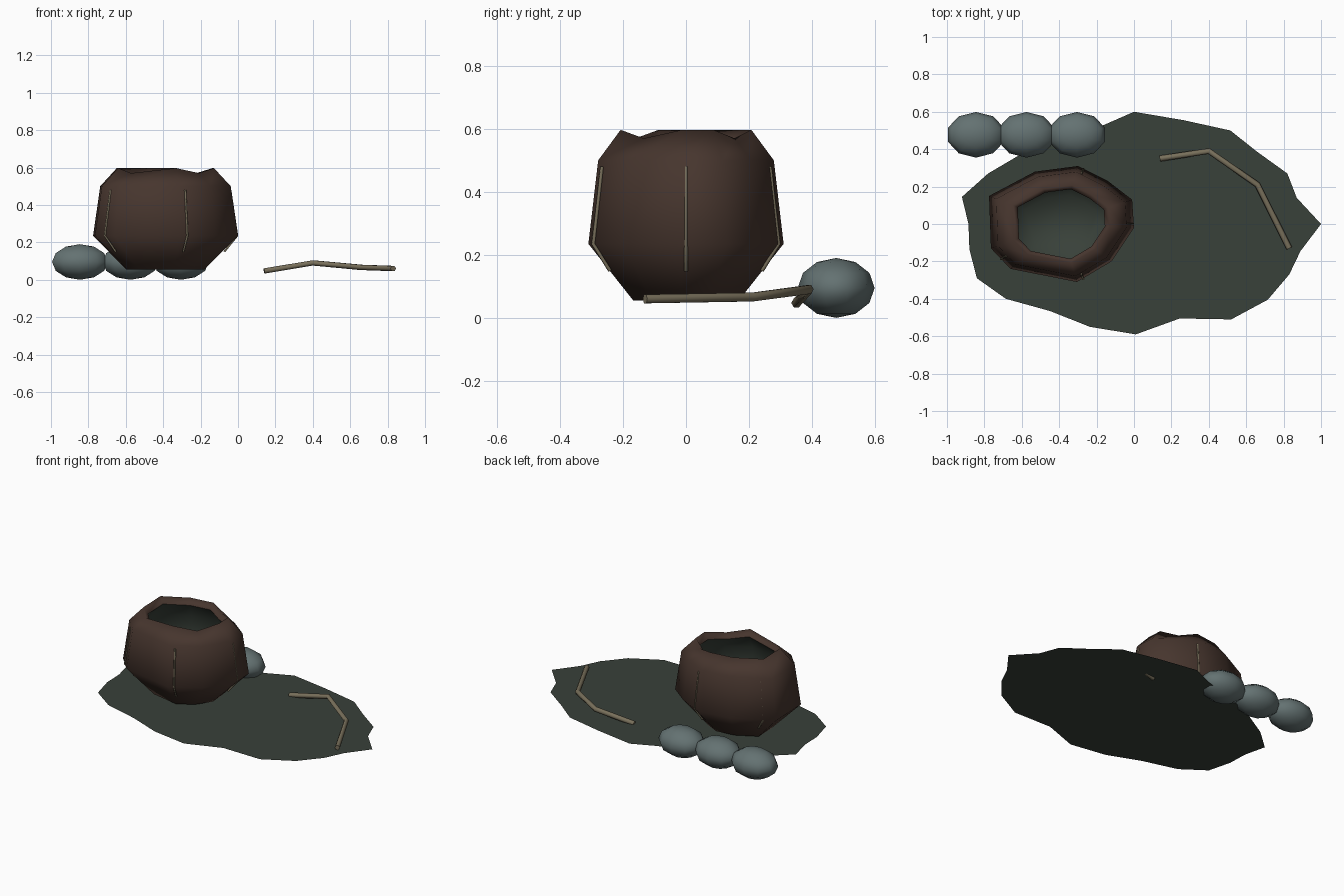
import bpy, bmesh, math

cube = bpy.data.objects.get("Cube")
if cube:
    bpy.data.objects.remove(cube, do_unlink=True)


def material(name, rgb):
    m = bpy.data.materials.new(name)
    m.use_nodes = True
    m.diffuse_color = (*rgb, 1)
    m.node_tree.nodes["Principled BSDF"].inputs["Base Color"].default_value = (*rgb, 1)
    return m


moss = material("dark moss green", (0.040, 0.052, 0.041))
bark = material("dark bark brown", (0.062, 0.036, 0.027))
stone = material("blue grey stone", (0.127, 0.168, 0.168))
wood = material("dry khaki wood", (0.190, 0.162, 0.105))


def mesh_object(name, bm, mat, smooth=True):
    me = bpy.data.meshes.new(name)
    for f in bm.faces:
        f.smooth = smooth
    bm.to_mesh(me)
    bm.free()
    me.materials.append(mat)
    ob = bpy.data.objects.new(name, me)
    bpy.context.collection.objects.link(ob)
    return ob


def stick(name, points, radius, mat):
    cu = bpy.data.curves.new(name, "CURVE")
    cu.dimensions = "3D"
    cu.bevel_depth = radius
    cu.bevel_resolution = 1
    cu.use_fill_caps = True
    sp = cu.splines.new("POLY")
    sp.points.add(len(points) - 1)
    for p, co in zip(sp.points, points):
        p.co = (*co, 1)
    cu.materials.append(mat)
    ob = bpy.data.objects.new(name, cu)
    bpy.context.collection.objects.link(ob)


def loft(name, outline, centre_x, rings, mat, cap):
    """Skin scaled copies of an outline; each ring is (scale, z, dip at low points)."""
    bm = bmesh.new()
    loops = []
    for s, z, dip in rings:
        loops.append([bm.verts.new((centre_x + x * s, y * s, z - (dip if i in LOW else 0)))
                      for i, (x, y) in enumerate(outline)])
    n = len(outline)
    for a, b in zip(loops, loops[1:]):
        for i in range(n):
            j = (i + 1) % n
            bm.faces.new((a[i], a[j], b[j], b[i]))
    bm.faces.new(loops[cap] if cap else list(reversed(loops[cap])))
    return mesh_object(name, bm, mat)


# Flat irregular ground patch
GROUND_Z = 0.045
edge = [(0.01, -.59), (.245, -.505), (.52, -.51), (.715, -.405), (.83, -.27), (.89, -.145),
        (1, 0), (.87, .14), (.82, .27), (.66, .385), (.515, .5), (.265, .555), (0, .6),
        (-.16, .53), (-.4, .46), (-.61, .37), (-.78, .27), (-.92, .145), (-.885, 0),
        (-.88, -.135), (-.84, -.29), (-.685, -.4), (-.45, -.465), (-.235, -.55)]
bm = bmesh.new()
bm.faces.new([bm.verts.new((x, y, GROUND_Z)) for x, y in edge])
mesh_object("ground_patch", bm, moss, smooth=False)

# Hollow stump: bark shell with an uneven rim, and a mossy lining
STUMP_X = -0.39
LOW = (1, 6, 8)
outline = [(.38, .13), (.25, .23), (.09, .31), (-.14, .28), (-.385, .15),
           (-.375, -.13), (-.27, -.24), (.085, -.31), (.27, -.2), (.39, -.02)]
loft("stump_shell", outline, STUMP_X,
     [(.54, .055, 0), (1, .235, 0), (.9, .5, 0), (.67, .597, .027), (.6, .555, .02)], bark, 0)
loft("stump_lining", outline, STUMP_X,
     [(.5, .09, 0), (.86, .25, 0), (.8, .46, 0), (.6, .555, .02)], moss, 0).data.flip_normals()

# Thin strips of wood running up the bark
for k in range(5):
    a = math.radians(72 * k)
    r = 1.03 if k == 3 else 1
    stick(f"bark_strip_{k + 1}",
          [(STUMP_X + .386 * r * s * math.cos(a), .31 * r * s * math.sin(a), z)
           for s, z in ((.82, .15), (1, .235), (.905, .48))], .006, wood)

# Row of overlapping stones behind the stump
for k in range(3):
    bm = bmesh.new()
    bmesh.ops.create_uvsphere(bm, u_segments=10, v_segments=6, radius=1)
    ob = mesh_object(f"stone_{k + 1}", bm, stone)
    ob.scale = (.157, .122, .095)
    ob.location = (-.845 + .27 * k, .477, .095)

# Bent twig lying on the ground
stick("twig", [(.14, .35, .047), (.40, .39, .09), (.66, .21, .066), (.83, -.13, .06)], .016, wood)
